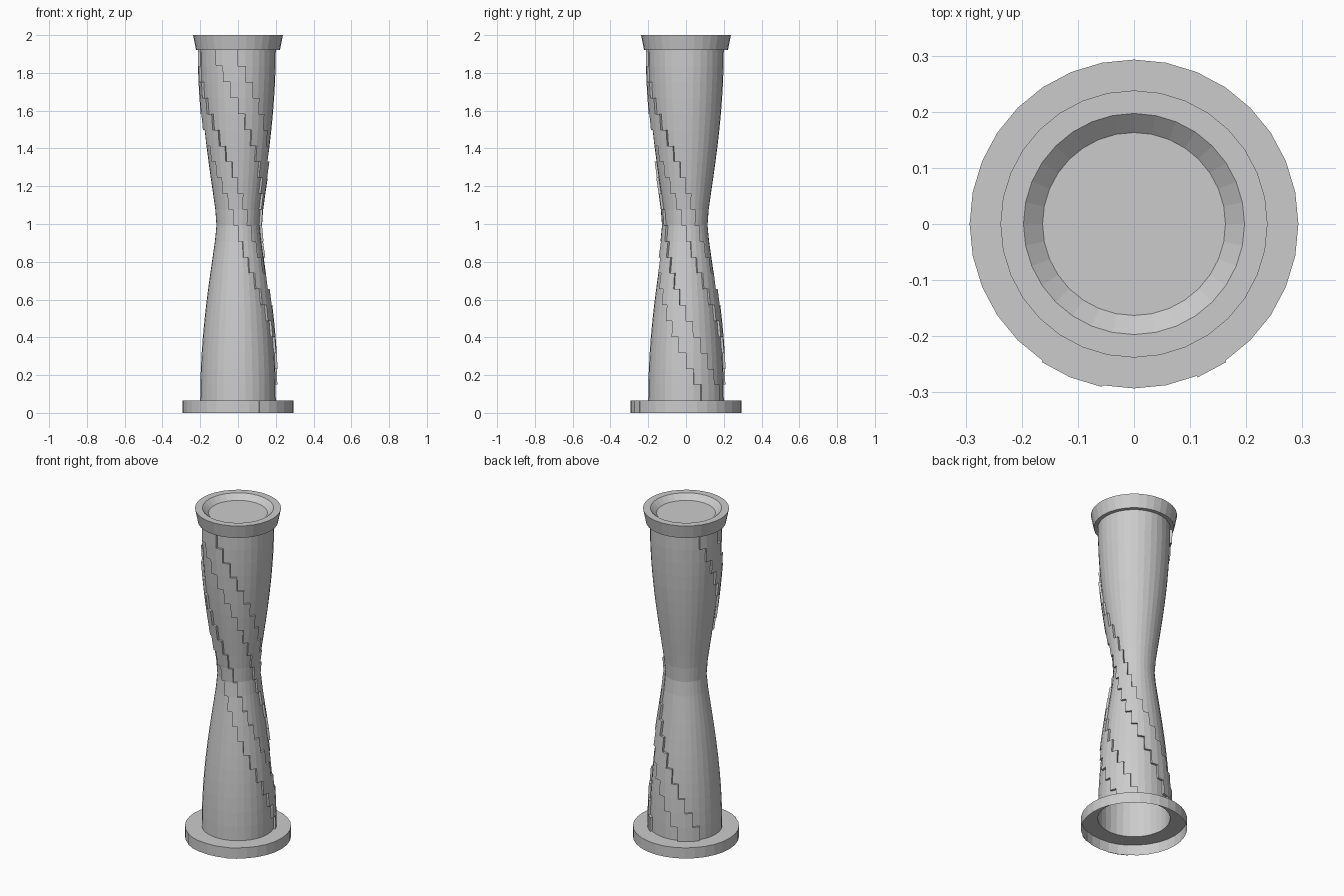
import bpy, bmesh, math

old = bpy.data.objects.get("Cube")
if old:
    bpy.data.objects.remove(old, do_unlink=True)

SIDES = 32
ROWS = 22
FOOT, NECK, TOP = 0.065, 1.92, 2.0

# One plain grey for everything
grey = bpy.data.materials.new("stone_grey")
grey.use_nodes = True
colour = (0.6, 0.6, 0.6, 1)
grey.diffuse_color = colour
grey.node_tree.nodes["Principled BSDF"].inputs["Base Color"].default_value = colour


def direction(col):
    """Unit x, y of a column edge, counted from the front towards +x."""
    a = 2 * math.pi * col / SIDES
    return math.sin(a), -math.cos(a)


def lathe(bm, profile):
    """Turn (radius, z) points, bottom to top, and return faces[row][col]."""
    rings = []
    for r, z in profile:
        if r == 0:
            rings.append([bm.verts.new((0, 0, z))] * SIDES)
        else:
            rings.append([bm.verts.new((r * x, r * y, z))
                          for x, y in map(direction, range(SIDES))])
    faces = []
    for low, high in zip(rings, rings[1:]):
        row = []
        for c in range(SIDES):
            d = (c + 1) % SIDES
            corners = [low[c], low[d], high[d], high[c]]
            row.append(bm.faces.new(list(dict.fromkeys(corners))))
        faces.append(row)
    return faces


def raise_faces(bm, faces, height):
    """Push a patch of faces straight out from the axis."""
    result = bmesh.ops.extrude_face_region(bm, geom=faces)
    for v in result["geom"]:
        if isinstance(v, bmesh.types.BMVert):
            r = v.co.xy.length
            v.co.xy *= (r + height) / r
    bmesh.ops.delete(bm, geom=[f for f in faces if f.is_valid], context="FACES")


def finish(bm, name):
    mesh = bpy.data.meshes.new(name)
    bm.to_mesh(mesh)
    bm.free()
    mesh.materials.append(grey)
    obj = bpy.data.objects.new(name, mesh)
    bpy.context.collection.objects.link(obj)
    return obj


def waist_radius(z):
    t = math.hypot((z - 1) / 0.925, 0.06)
    return 0.105 + 0.095 * math.sin(math.pi / 2 * min(t, 1))


# Hollow foot with slightly raised panels on its front rim
bm = bmesh.new()
rim = lathe(bm, [(0.293, 0), (0.293, FOOT), (0.2, FOOT)])[0]
raise_faces(bm, [rim[c % SIDES] for c in (-3, -2, 2)], 0.003)
finish(bm, "foot")

# Pinched column with two stepped bands winding round it
bm = bmesh.new()
heights = [FOOT + (NECK - FOOT) * i / ROWS for i in range(ROWS + 1)]
rows = lathe(bm, [(waist_radius(z), z) for z in heights])
band_faces = []
for start in (-11, -3):
    for k in range(ROWS):
        band_faces += [rows[ROWS - 1 - k][(start + k + w) % SIDES] for w in range(3)]
raise_faces(bm, band_faces, 0.013)
finish(bm, "column")

# Flared collar with a shallow dished top
bm = bmesh.new()
lathe(bm, [(0.2, NECK), (0.222, NECK), (0.238, TOP), (0.197, TOP),
           (0.163, TOP - 0.03), (0, TOP - 0.03)])
finish(bm, "collar")
